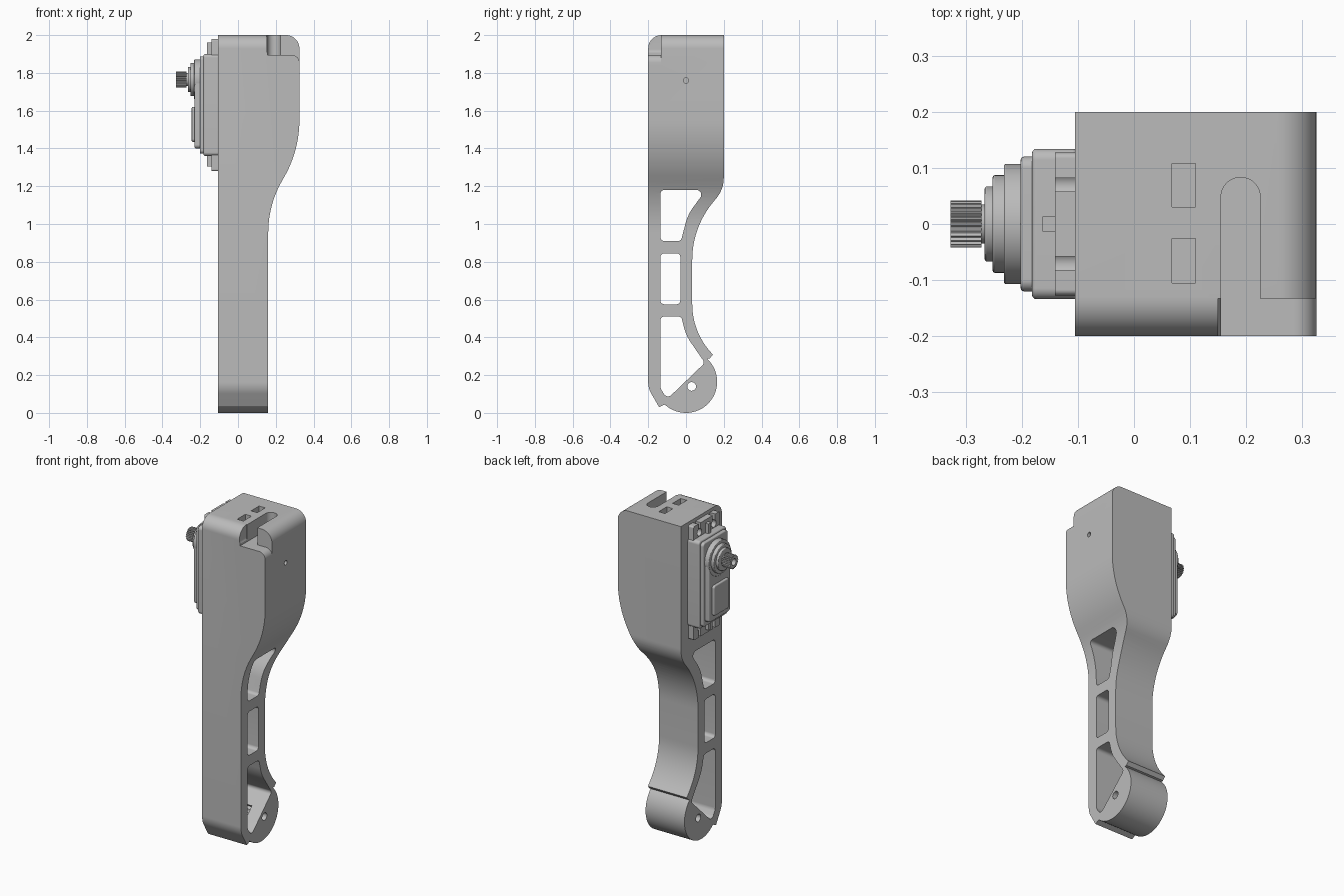
import bpy, math
from mathutils import Vector

cube = bpy.data.objects.get("Cube")
if cube:
    bpy.data.objects.remove(cube, do_unlink=True)


def material(name, value):
    mat = bpy.data.materials.new(name)
    mat.use_nodes = True
    color = (value, value, value, 1)
    mat.diffuse_color = color
    mat.node_tree.nodes["Principled BSDF"].inputs["Base Color"].default_value = color
    return mat


GREY = material("plain grey", 0.5)


def rounded(corners):
    """Polygon from (a, b) or (a, b, radius) corners, filleted where a radius is given."""
    out = []
    n = len(corners)
    for i, c in enumerate(corners):
        p = Vector(c[:2])
        if len(c) < 3:
            out.append(p)
            continue
        u = (Vector(corners[i - 1][:2]) - p).normalized()
        v = (Vector(corners[(i + 1) % n][:2]) - p).normalized()
        half = u.angle(v) / 2
        center = p + (u + v).normalized() * c[2] / math.sin(half)
        start = p + u * c[2] / math.tan(half) - center
        end = p + v * c[2] / math.tan(half) - center
        sweep = start.angle_signed(end)
        first = math.atan2(start.y, start.x)
        for k in range(13):
            t = first - sweep * k / 12
            out.append(center + c[2] * Vector((math.cos(t), math.sin(t))))
    return out


def circle(a, b, r, n=40):
    return [Vector((a + r * math.cos(math.tau * k / n),
                    b + r * math.sin(math.tau * k / n))) for k in range(n)]


def rect(a0, a1, b0, b1, r=0.0):
    pts = [(a0, b0), (a1, b0), (a1, b1), (a0, b1)]
    return rounded([p + (r,) for p in pts]) if r else [Vector(p) for p in pts]


def prism(name, pts, axis, lo, hi, bevel=0.0):
    """Extrude a 2D outline along one axis; other two axes stay in xyz order."""
    def place(p, t):
        return {"x": (t, p[0], p[1]), "y": (p[0], t, p[1]), "z": (p[0], p[1], t)}[axis]
    n = len(pts)
    verts = [place(p, lo) for p in pts] + [place(p, hi) for p in pts]
    faces = [tuple(range(n))[::-1], tuple(range(n, 2 * n))]
    faces += [(i, (i + 1) % n, n + (i + 1) % n, n + i) for i in range(n)]
    mesh = bpy.data.meshes.new(name)
    mesh.from_pydata(verts, [], faces)
    mesh.materials.append(GREY)
    obj = bpy.data.objects.new(name, mesh)
    bpy.context.collection.objects.link(obj)
    activate(obj)
    bpy.ops.object.mode_set(mode="EDIT")
    bpy.ops.mesh.select_all(action="SELECT")
    bpy.ops.mesh.normals_make_consistent(inside=False)
    bpy.ops.object.mode_set(mode="OBJECT")
    if bevel:
        mod = obj.modifiers.new("Bevel", "BEVEL")
        mod.width = bevel
        mod.segments = 3
        mod.angle_limit = math.radians(50)
    return obj


def activate(obj):
    bpy.ops.object.select_all(action="DESELECT")
    obj.select_set(True)
    bpy.context.view_layer.objects.active = obj


def combine(obj, other, operation="DIFFERENCE"):
    activate(obj)
    mod = obj.modifiers.new("Cut", "BOOLEAN")
    mod.operation = operation
    mod.solver = "EXACT"
    mod.object = other
    bpy.ops.object.modifier_apply(modifier=mod.name)
    bpy.data.objects.remove(other, do_unlink=True)


# Leg: side outline crossed with front outline
foot = [(0.165 * math.cos(math.radians(a)), 0.165 + 0.165 * math.sin(math.radians(a)))
        for a in range(47, -136, -6)]
side = rounded([(-0.2, 0.13, 0.12), (-0.2, 2, 0.07), (0.2, 2), (0.2, 1.183, 0.17),
                (0.033, 0.984, 0.48), (0.033, 0.43, 0.38), (0.143, 0.308), (0.125, 0.288)]
               + foot + [(-0.142, 0.03)])
front = rounded([(-0.105, -0.1), (0.16, -0.1), (0.16, 1.1, 0.55), (0.325, 1.39, 0.6),
                 (0.325, 2, 0.07), (0.325, 2.001)][:5] + [(-0.105, 2)])
leg = prism("leg_housing", side, "x", -0.3, 0.5)
combine(leg, prism("front_outline", front, "y", -0.4, 0.4), "INTERSECT")

# Lightening windows and pivot hole
windows = [
    rounded([(-0.135, 0.91, 0.02), (-0.135, 1.18, 0.02), (0.105, 1.18, 0.025),
             (0.01, 1.05, 0.25), (-0.027, 0.91, 0.02)]),
    rect(-0.135, -0.03, 0.575, 0.845, 0.02),
    rounded([(-0.135, 0.51, 0.02), (-0.025, 0.51, 0.02), (0.0, 0.41, 0.25),
             (0.1, 0.265, 0.02), (-0.1, 0.073, 0.025), (-0.135, 0.13, 0.04)]),
    circle(0.03, 0.14, 0.023),
]
for outline in windows:
    combine(leg, prism("window_cutter", outline, "x", -0.5, 0.6))

# Small pocket in the sloped face above the foot
combine(leg, prism("foot_pocket", rounded([(-0.04, 0.17), (0.0, 0.21), (0.035, 0.175),
                                           (-0.005, 0.135)]), "x", 0.04, 0.08))

# Cable channel, corner step, top pockets and screw hole
combine(leg, prism("channel_cutter", rounded([(0.155, -0.3), (0.225, -0.3),
        (0.225, 0.083, 0.0349), (0.155, 0.083, 0.0349)]), "z", 1.895, 2.1))
combine(leg, prism("step_cutter", rounded([(0.15, 2.1), (0.15, 1.895, 0.03),
        (0.325, 1.895, 0.04), (0.325, 1.84), (0.4, 1.84), (0.4, 2.1)]), "y", -0.4, -0.133))
for y0, y1 in ((0.03, 0.108), (-0.105, -0.026)):
    combine(leg, prism("pocket_cutter", rect(0.068, 0.11, y0, y1), "z", 1.94, 2.1))
combine(leg, prism("screw_hole_cutter", circle(0, 1.76, 0.014), "x", 0.25, 0.5))

# Motor mounting flange with open screw slots
flange = prism("motor_flange", rect(-0.127, 0.127, 1.28, 1.98, 0.01), "x", -0.141, -0.1)
for y in (-0.07, 0.07):
    for inner, outer in ((1.345, 1.2), (1.925, 2.1)):
        combine(flange, prism("slot_cutter", circle(y, inner, 0.022), "x", -0.2, -0.104))
        lo, hi = sorted((inner, outer))
        combine(flange, prism("slot_cutter", rect(y - 0.012, y + 0.012, lo, hi),
                              "x", -0.2, -0.104))
for label, z0, z1 in (("lower", 1.305, 1.4), ("upper", 1.86, 1.96)):
    prism(label + "_flange_rib", rect(-0.013, 0.013, z0, z1), "x", -0.163, -0.13)

# Motor case and stepped cover
prism("motor_case", rect(-0.134, 0.134, 1.36, 1.9, 0.02), "x", -0.182, -0.1, 0.008)
prism("motor_cover", rect(-0.12, 0.12, 1.372, 1.888, 0.02), "x", -0.202, -0.17, 0.006)
prism("gear_cover", rect(-0.105, 0.105, 1.4, 1.76, 0.02), "x", -0.23, -0.19, 0.008)
prism("cover_plate", rect(-0.075, 0.075, 1.435, 1.62, 0.015), "x", -0.245, -0.22, 0.006)
for i, (r, x) in enumerate(((0.107, -0.232), (0.087, -0.252), (0.067, -0.266), (0.035, -0.275))):
    prism("shaft_boss_%d" % (i + 1), circle(0, 1.765, r, 64), "x", x, -0.19, 0.004)

# Toothed output shaft with a screw bore
teeth = 24
outline = []
for k in range(teeth * 4):
    r = 0.042 if k % 4 < 2 else 0.036
    t = math.tau * k / (teeth * 4)
    outline.append(Vector((r * math.cos(t), 1.765 + r * math.sin(t))))
shaft = prism("output_shaft", outline, "x", -0.327, -0.272)
combine(shaft, prism("bore_cutter", circle(0, 1.765, 0.02), "x", -0.4, -0.29))

for obj in bpy.context.scene.objects:
    if obj.type == "MESH" and GREY.name in obj.data.materials:
        activate(obj)
        bpy.ops.object.shade_smooth_by_angle(angle=math.radians(30))
